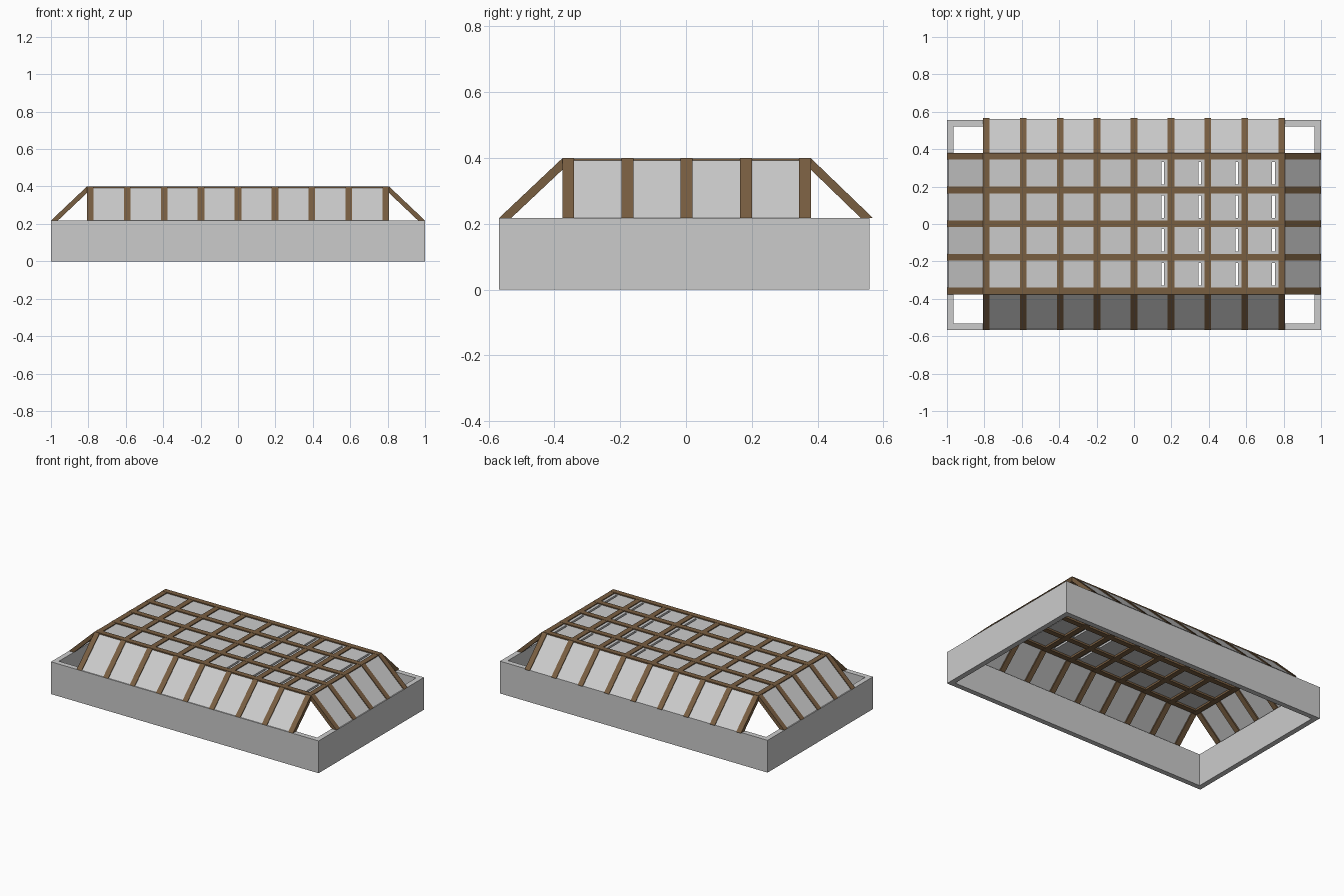
import bpy, bmesh
from mathutils import Vector

if "Cube" in bpy.data.objects:
    bpy.data.objects.remove(bpy.data.objects["Cube"])


def material(name, rgb):
    m = bpy.data.materials.new(name)
    m.diffuse_color = (*rgb, 1)
    m.use_nodes = True
    m.node_tree.nodes["Principled BSDF"].inputs["Base Color"].default_value = m.diffuse_color
    return m


GREY = material("pale grey", (0.6, 0.6, 0.6))
BROWN = material("wood brown", (0.19, 0.112, 0.053))


def finish(bm, name, mat):
    bmesh.ops.recalc_face_normals(bm, faces=bm.faces)
    me = bpy.data.meshes.new(name)
    bm.to_mesh(me)
    bm.free()
    me.materials.append(mat)
    ob = bpy.data.objects.new(name, me)
    bpy.context.collection.objects.link(ob)
    return ob


def prism(bm, pts, d):
    """Extrude a planar polygon along vector d."""
    f = bm.faces.new([bm.verts.new(p) for p in pts])
    r = bmesh.ops.extrude_face_region(bm, geom=[f])
    vs = [v for v in r["geom"] if isinstance(v, bmesh.types.BMVert)]
    bmesh.ops.translate(bm, verts=vs, vec=Vector(d))


def box(bm, x0, x1, y0, y1, z0, z1):
    prism(bm, [(x0, y0, z0), (x1, y0, z0), (x1, y1, z0), (x0, y1, z0)], (0, 0, z1 - z0))


ZB, ZT, W = 0.218, 0.40, 0.036          # base top, roof top, beam width
XS = [(i - 4) * 0.1975 for i in range(9)]
YS = [0.002 + (i - 2) * 0.18 for i in range(5)]
XA, YA = XS[-1] + W / 2, 0.377          # top edge of the slopes
Y0, Y1 = -0.568, 0.557

# Hollow base wall, open above and below
bm = bmesh.new()
outer = [(-1, Y0), (1, Y0), (1, Y1), (-1, Y1)]
t = 0.035
inner = [(-1 + t, Y0 + t), (1 - t, Y0 + t), (1 - t, Y1 - t), (-1 + t, Y1 - t)]
rings = [[bm.verts.new((x, y, z)) for x, y in ring]
         for ring, z in ((outer, 0), (outer, ZB), (inner, ZB), (inner, 0))]
for k in range(4):
    a, b = rings[k], rings[(k + 1) % 4]
    for i in range(4):
        j = (i + 1) % 4
        bm.faces.new((a[i], a[j], b[j], b[i]))
finish(bm, "base_wall", GREY)

# Flat roof lattice
bm = bmesh.new()
for y in YS:
    box(bm, -XA, XA, y - W / 2, y + W / 2, ZT - 0.034, ZT)
finish(bm, "long_roof_beams", BROWN)
bm = bmesh.new()
for x in XS:
    box(bm, x - W / 2, x + W / 2, YS[0] - W / 2, YS[-1] + W / 2, ZT - 0.035, ZT - 0.001)
finish(bm, "cross_roof_beams", BROWN)

# Flat roof panes; the right-hand columns have a narrow slot
bm = bmesh.new()
zp0, zp1 = ZT - 0.022, ZT - 0.007
for i in range(8):
    for j in range(4):
        x0, x1 = XS[i] + W / 2, XS[i + 1] - W / 2
        y0, y1 = YS[j] + W / 2, YS[j + 1] - W / 2
        if i < 4:
            box(bm, x0, x1, y0, y1, zp0, zp1)
        else:
            s0, s1 = x1 - 0.033, x1 - 0.019
            box(bm, x0, s0, y0, y1, zp0, zp1)
            box(bm, s1, x1, y0, y1, zp0, zp1)
            box(bm, s0, s1, y0, y0 + 0.012, zp0, zp1)
            box(bm, s0, s1, y1 - 0.012, y1, zp0, zp1)
finish(bm, "roof_panes", GREY)


def slope(name, stations, along_x, sign, a, b):
    """Sloped ribs from roof edge a out to b, with panes between them."""
    def p(u, w, z):
        return (u, sign * w, z) if along_x else (sign * w, u, z)

    def run(d):
        return (d, 0, 0) if along_x else (0, d, 0)

    rb, pb = bmesh.new(), bmesh.new()
    for u in stations:
        s = u - W / 2
        prism(rb, [p(s, a, ZT), p(s, b, ZB), p(s, b - 0.037, ZB), p(s, a, ZT - 0.035)], run(W))
    for u, v in zip(stations, stations[1:]):
        s = u + W / 2
        prism(pb, [p(s, a, ZT - 0.007), p(s, b - 0.007, ZB),
                   p(s, b - 0.023, ZB), p(s, a, ZT - 0.022)], run(v - u - W))
    finish(rb, name + "_ribs", BROWN)
    finish(pb, name + "_panes", GREY)


slope("front_slope", XS, True, -1, 0.375, 0.568)
slope("back_slope", XS, True, 1, YA + 0.002, 0.568)
slope("left_slope", YS, False, -1, XA, 1.0)
slope("right_slope", YS, False, 1, XA, 1.0)
